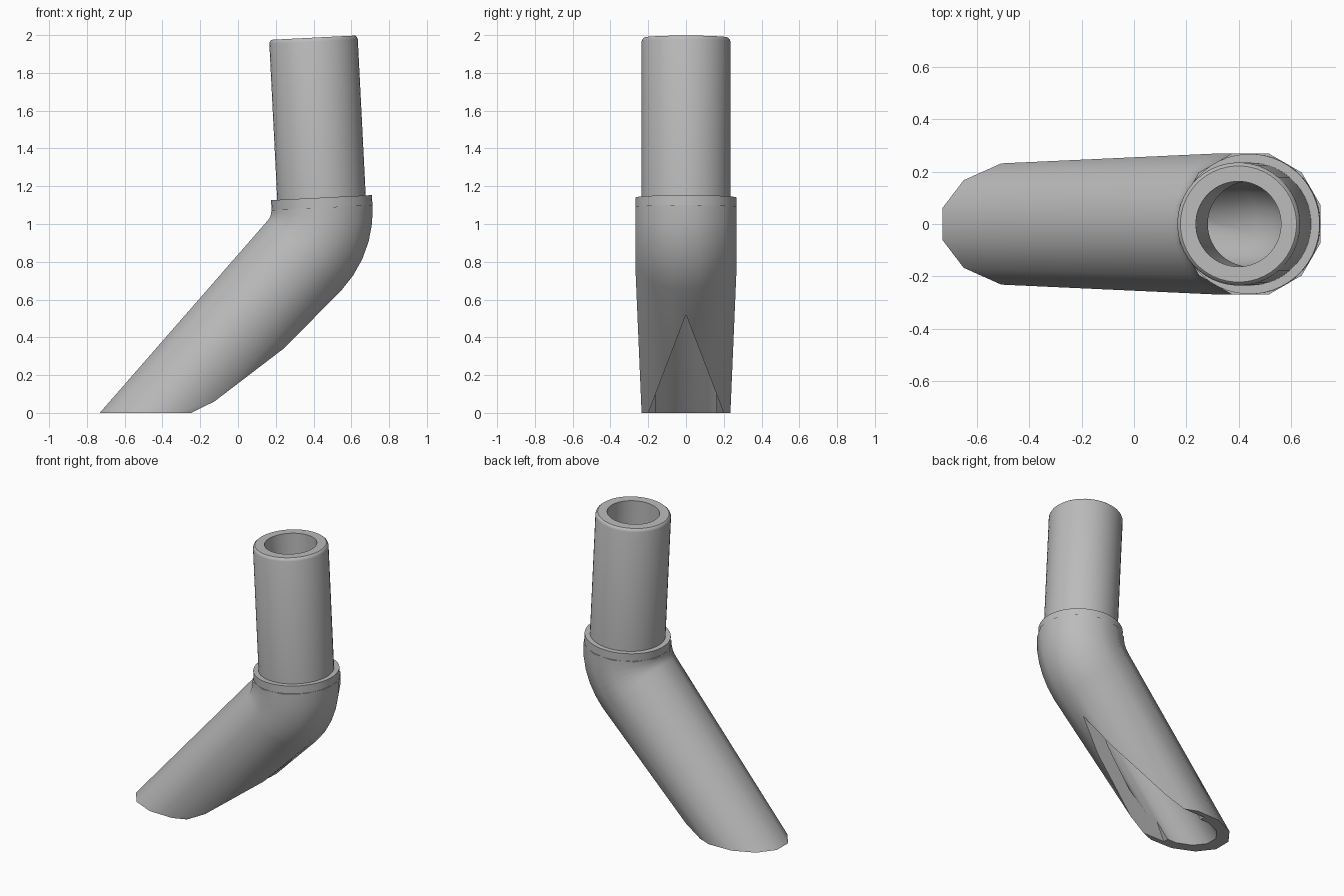
import bpy, bmesh, math
from mathutils import Matrix, Vector

if "Cube" in bpy.data.objects:
    bpy.data.objects.remove(bpy.data.objects["Cube"], do_unlink=True)

grey = bpy.data.materials.new("plain grey")
grey.use_nodes = True
grey.diffuse_color = (0.5, 0.5, 0.5, 1)
grey.node_tree.nodes["Principled BSDF"].inputs["Base Color"].default_value = (0.5, 0.5, 0.5, 1)


def make_object(name, bm):
    bmesh.ops.recalc_face_normals(bm, faces=bm.faces[:])
    mesh = bpy.data.meshes.new(name)
    bm.to_mesh(mesh)
    bm.free()
    mesh.materials.append(grey)
    obj = bpy.data.objects.new(name, mesh)
    bpy.context.collection.objects.link(obj)
    return obj


def activate(obj):
    bpy.ops.object.select_all(action='DESELECT')
    obj.select_set(True)
    bpy.context.view_layer.objects.active = obj


def smooth(obj, degrees):
    activate(obj)
    bpy.ops.object.shade_smooth_by_angle(angle=math.radians(degrees))


def closed_loft(name, stations, sides):
    """Join rings given as (matrix, radius) into one closed tube wall."""
    bm = bmesh.new()
    rings = []
    for matrix, radius in stations:
        angles = [math.tau * (i + 0.5) / sides for i in range(sides)]
        rings.append([bm.verts.new(matrix @ Vector((radius * math.cos(a), radius * math.sin(a), 0)))
                      for a in angles])
    for k, ring in enumerate(rings):
        after = rings[(k + 1) % len(rings)]
        for i in range(sides):
            j = (i + 1) % sides
            bm.faces.new((ring[i], ring[j], after[j], after[i]))
    return make_object(name, bm)


def frame(x, z, lean):
    """Ring frame whose axis rises at the angle lean from +x."""
    return Matrix.Translation((x, 0, z)) @ Matrix.Rotation(math.pi / 2 - lean, 4, 'Y')


# Path of the leg: a straight taper, then a bend about a pivot
low, high = math.radians(47.1), math.radians(92.9)
pivot_x, pivot_z, bend = 0.097, 1.07, 0.348
path = []
for i in range(6):
    a = low + (high - low) * i / 5
    path.append((frame(pivot_x + bend * math.sin(a), pivot_z - bend * math.cos(a), a), 0.278))
foot = path[0][0] @ Matrix.Translation((0, 0, -1.75))
path.insert(0, (foot, 0.222))
bore = [(m, 0.168) for m, r in reversed(path)]
leg = closed_loft("bent_leg", path + bore, 12)

# Cutters: the ground plane and the tapering notch in the underside
bm = bmesh.new()
bmesh.ops.create_cube(bm, size=2, matrix=Matrix.Translation((0, 0, -1)) @ Matrix.Diagonal((2, 2, 1, 1)))
ground_cutter = make_object("ground_cutter", bm)

bm = bmesh.new()
near = [bm.verts.new(v) for v in ((-0.508, -0.238, -0.1), (-0.508, 0.238, -0.1), (0.067, 0, 0.52))]
far = [bm.verts.new((1.5, v.co.y, v.co.z)) for v in near]
bm.faces.new(near)
bm.faces.new(far)
for i in range(3):
    j = (i + 1) % 3
    bm.faces.new((near[i], near[j], far[j], far[i]))
notch_cutter = make_object("notch_cutter", bm)

for cutter in (notch_cutter, ground_cutter):
    cutter.hide_render = True
    mod = leg.modifiers.new("cut", 'BOOLEAN')
    mod.operation = 'DIFFERENCE'
    mod.solver = 'EXACT'
    mod.object = cutter
    activate(leg)
    bpy.ops.object.modifier_apply(modifier=mod.name)
    bpy.data.objects.remove(cutter, do_unlink=True)
smooth(leg, 35)

# Collar and upper tube share the tilted top frame of the bend
top = path[-1][0]


def turned(name, profile):
    obj = closed_loft(name, [(top @ Matrix.Translation((0, 0, h)), r) for r, h in profile], 48)
    smooth(obj, 35)


turned("collar", [(0.23, 0), (0.268, 0), (0.268, 0.052), (0.23, 0.052)])
turned("upper_tube", [(0.163, 0), (0.235, 0), (0.235, 0.88), (0.231, 0.892),
                      (0.222, 0.9), (0.163, 0.9)])
